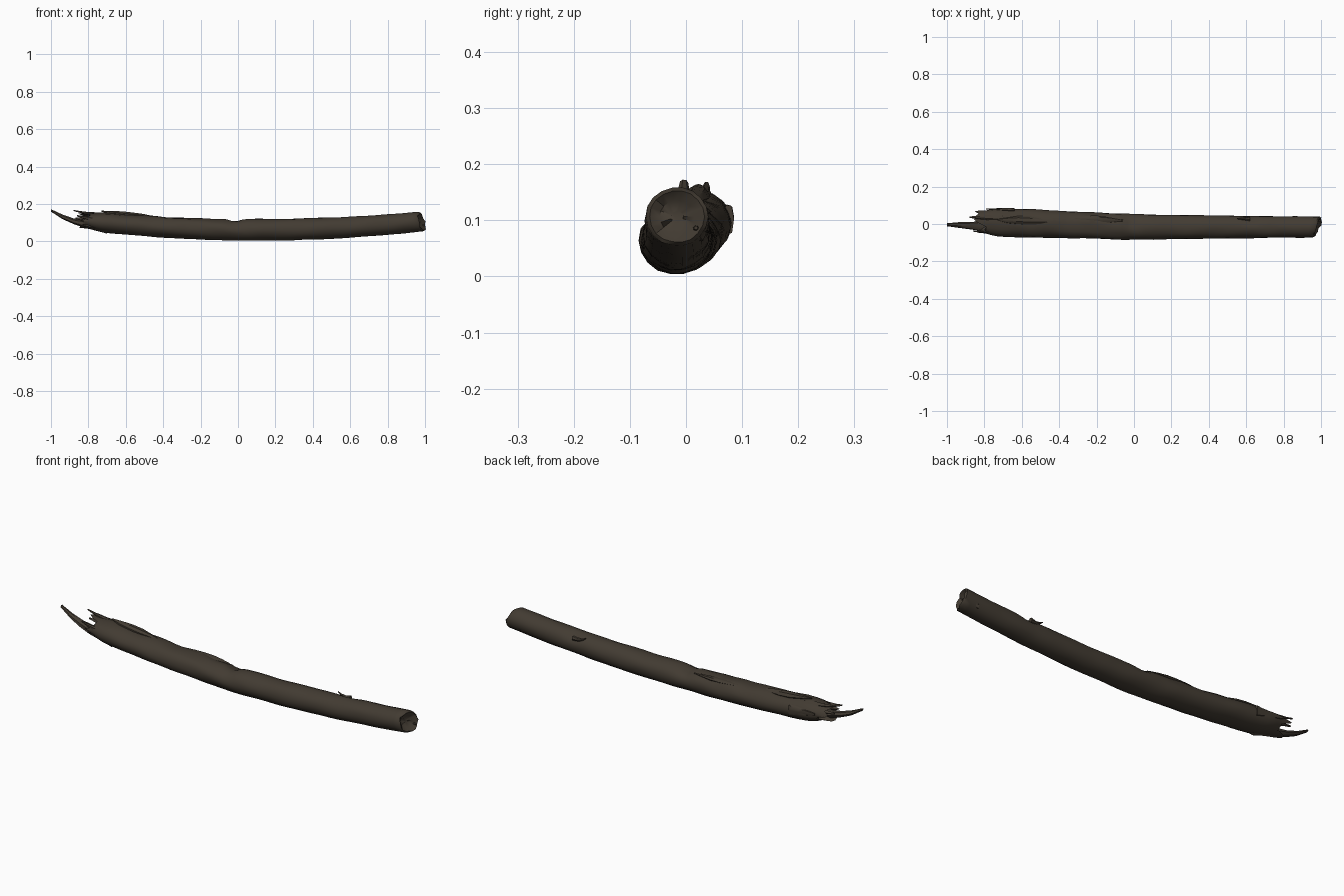
import bpy
import bmesh
import random
from math import sin, cos, pi, exp, radians
from mathutils import Vector, noise

random.seed(4)
if "Cube" in bpy.data.objects:
    bpy.data.objects.remove(bpy.data.objects["Cube"])

# Single bark colour
colour = (0.055, 0.044, 0.032, 1)
bark = bpy.data.materials.new("dark bark")
bark.use_nodes = True
bark.diffuse_color = colour
shader = bark.node_tree.nodes["Principled BSDF"]
shader.inputs["Base Color"].default_value = colour
shader.inputs["Roughness"].default_value = 0.9


def bump(value, centre, spread):
    """Soft hump that is one at its centre and fades out around it."""
    return exp(-((value - centre) / spread) ** 2)


def log_point(x, angle, depth=1):
    """Point on the bowed log; depth is zero on the axis and one on the bark."""
    bow = (x - 0.1) ** 2
    centre = Vector((x, -0.016 - 0.035 * min(x, 0), 0.0625 + 0.0575 * bow))
    half_width = 0.068 - 0.013 * x
    half_height = 0.0585 - 0.0075 * bow
    across = half_width * cos(angle)
    upward = half_height * sin(angle)
    return centre + depth * Vector((0, across, upward))


def skin(bm, rings):
    """Join successive rings of vertices with quads."""
    for near, far in zip(rings, rings[1:]):
        count = len(near)
        for i in range(count):
            j = (i + 1) % count
            bm.faces.new((near[i], near[j], far[j], far[i]))


def cap(bm, ring, scales, shifts):
    """Close an end with shrinking rings, giving a dished broken face."""
    centre = sum((v.co for v in ring), Vector()) / len(ring)
    loops = [ring]
    for scale, shift in zip(scales, shifts):
        loop = []
        for vert in ring:
            splintered = shift + random.uniform(-0.006, 0.006)
            spot = centre.lerp(vert.co, scale) + Vector((splintered, 0, 0))
            loop.append(bm.verts.new(spot))
        loops.append(loop)
    skin(bm, loops)
    bm.faces.new(loops[-1])


def finish(name, bm):
    bmesh.ops.recalc_face_normals(bm, faces=bm.faces)
    mesh = bpy.data.meshes.new(name)
    bm.to_mesh(mesh)
    bm.free()
    mesh.materials.append(bark)
    obj = bpy.data.objects.new(name, mesh)
    bpy.context.collection.objects.link(obj)
    bpy.ops.object.select_all(action="DESELECT")
    obj.select_set(True)
    bpy.context.view_layer.objects.active = obj
    bpy.ops.object.shade_smooth_by_angle(angle=radians(40))


def taper(t):
    return 1 - 0.8 * t


def bulge(t):
    return 0.2 + 0.8 * sin(pi * t)


def splinter(name, root, tip, degrees, depth, width, height, lift, shape=taper):
    """Shard that follows the log from root to tip and curls upward by lift."""
    steps, sides = 5, 7
    bm = bmesh.new()
    rings = []
    for step in range(steps + 1):
        t = step / steps
        x = root + (tip - root) * t
        middle = log_point(x, radians(degrees), depth)
        middle.z += lift * t ** 3
        ring = []
        for side in range(sides):
            angle = 2 * pi * side / sides
            size = shape(t) * random.uniform(0.85, 1.1)
            offset = Vector((0, width * cos(angle), height * sin(angle)))
            ring.append(bm.verts.new(middle + size * offset))
        rings.append(ring)
    skin(bm, rings)
    bm.faces.new(rings[0])
    bm.faces.new(rings[-1])
    finish(name, bm)


def build_trunk(start, end, steps, sides):
    """Uneven log with a ragged left end and a slanted cut right end."""
    bm = bmesh.new()
    rings = []
    for step in range(steps + 1):
        x = start + (end - start) * step / steps
        # The slant grows only near the cut end
        slant = max(0, (x - 0.85) / (end - 0.85))
        ring = []
        for side in range(sides):
            angle = 2 * pi * side / sides
            across, upward = cos(angle), sin(angle)
            # The bark is rougher on top of the broken half
            rough = 0.05
            if x < 0:
                rough += 0.09 * max(0, upward)
            place = Vector((x * 9, across * 1.6, upward * 1.6))
            depth = 1 + rough * noise.noise(place)
            # Knot hollow on the back, notch across the top
            depth -= 0.16 * bump(x, 0.63, 0.035) * bump(angle, 0.9, 0.35)
            depth -= 0.3 * bump(x, -0.02, 0.035) * max(0, upward) ** 2
            # The wood thins out toward the break
            depth -= 0.25 * bump(x, start, 0.06)
            spot = log_point(x, angle, depth)
            spot.x += slant * (0.018 * across - 0.012 * upward)
            if step == 0:
                spot.x += random.uniform(-0.04, 0.04)
            ring.append(bm.verts.new(spot))
        rings.append(ring)
    skin(bm, rings)
    cap(bm, rings[-1], (0.88, 0.55, 0.2), (0.008, -0.008, -0.014))
    cap(bm, rings[0], (0.8, 0.4), (0.02, 0.04))
    finish("log_trunk", bm)


build_trunk(start=-0.82, end=0.975, steps=64, sides=18)

# Long curled splinter on the broken end
splinter("main_splinter", root=-0.7, tip=-1, degrees=235, depth=0.5,
         width=0.04, height=0.033, lift=0.055)

# Smaller shards around the break
splinter("upper_splinter", root=-0.7, tip=-0.88, degrees=70, depth=0.8,
         width=0.02, height=0.014, lift=0.01)
splinter("left_splinter", root=-0.64, tip=-0.79, degrees=10, depth=0.9,
         width=0.012, height=0.03, lift=0)
splinter("inner_splinter", root=-0.72, tip=-0.87, degrees=30, depth=0.3,
         width=0.02, height=0.02, lift=0)
splinter("right_splinter", root=-0.72, tip=-0.86, degrees=160, depth=0.7,
         width=0.015, height=0.02, lift=0.01)

# Lifted bark along the top
splinter("bark_ridge", root=-0.45, tip=-0.73, degrees=80, depth=0.95,
         width=0.024, height=0.016, lift=0.01, shape=bulge)
splinter("bark_flake", root=-0.32, tip=-0.06, degrees=60, depth=0.95,
         width=0.02, height=0.01, lift=0, shape=bulge)

# Snapped twig beside the knot
splinter("twig_stub", root=0.62, tip=0.55, degrees=40, depth=0.95,
         width=0.012, height=0.014, lift=0.02)

# Jagged lip low on the cut end
splinter("end_lip", root=0.92, tip=1, degrees=325, depth=0.75,
         width=0.018, height=0.018, lift=0)
